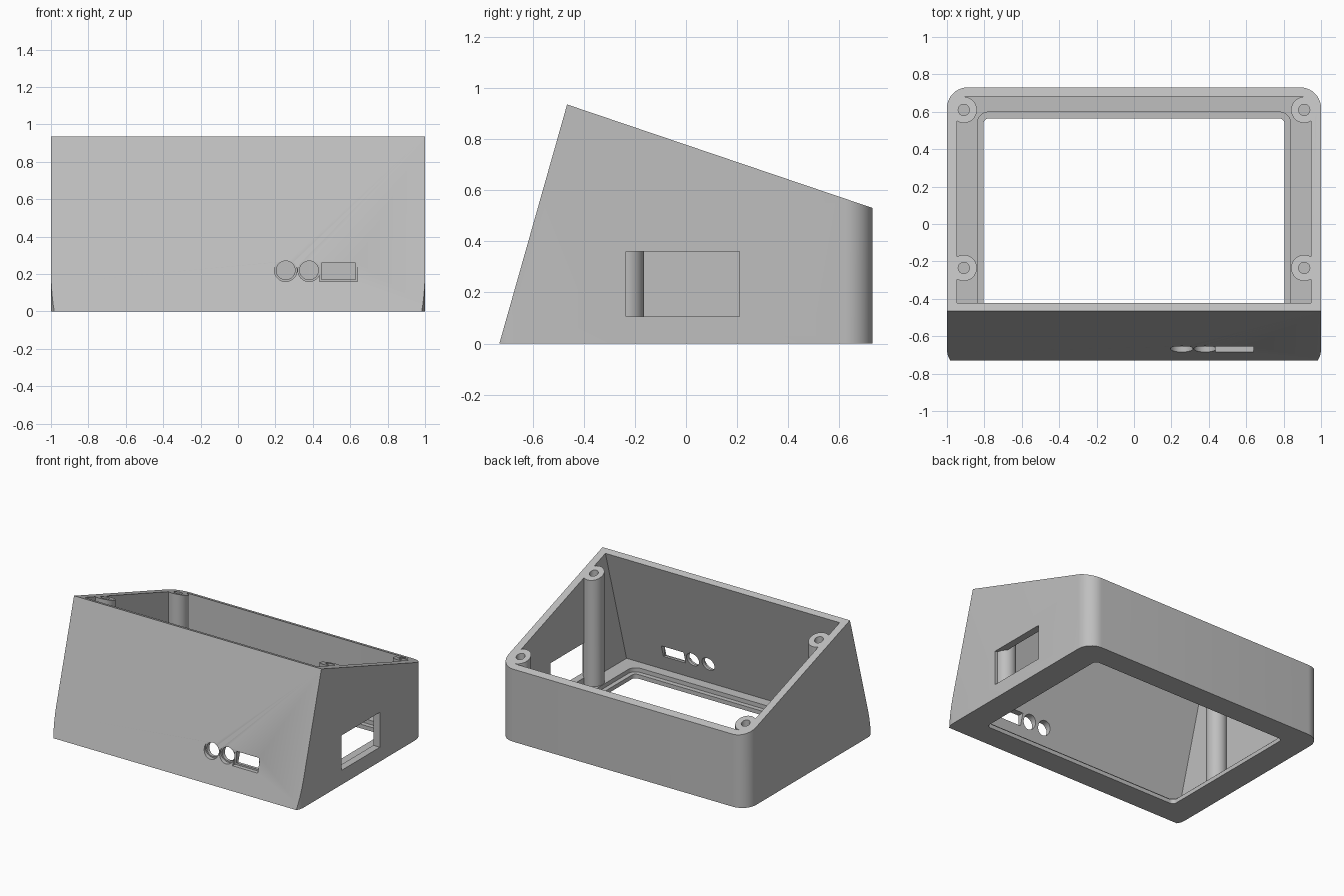
import bpy, bmesh, math
from mathutils import Vector

cube = bpy.data.objects.get("Cube")
if cube:
    bpy.data.objects.remove(cube, do_unlink=True)

grey = bpy.data.materials.new("plain grey")
grey.use_nodes = True
COLOUR = (0.52, 0.52, 0.52, 1)
grey.diffuse_color = COLOUR
grey.node_tree.nodes["Principled BSDF"].inputs["Base Color"].default_value = COLOUR

TOP = (Vector((0, 0.73, 0.53)), Vector((0, 0.405, 1.195)))
FRONT_NORMAL = Vector((0, -0.935, 0.265))


def prism(name, outline, z0, z1, planes=()):
    """Extrude a plan outline upwards, then trim it with slanted planes."""
    bm = bmesh.new()
    face = bm.faces.new([bm.verts.new((x, y, z0)) for x, y in outline])
    up = bmesh.ops.extrude_face_region(bm, geom=[face])["geom"]
    bmesh.ops.translate(bm, vec=(0, 0, z1 - z0),
                        verts=[v for v in up if isinstance(v, bmesh.types.BMVert)])
    for co, no in planes:
        geom = bm.verts[:] + bm.edges[:] + bm.faces[:]
        bmesh.ops.bisect_plane(bm, geom=geom, plane_co=co, plane_no=no, clear_outer=True)
        bmesh.ops.holes_fill(bm, edges=[e for e in bm.edges if e.is_boundary])
    bmesh.ops.recalc_face_normals(bm, faces=bm.faces)
    mesh = bpy.data.meshes.new(name)
    bm.to_mesh(mesh)
    bm.free()
    mesh.materials.append(grey)
    obj = bpy.data.objects.new(name, mesh)
    bpy.context.collection.objects.link(obj)
    return obj


def rounded(hx, y0, y1, r, steps=10):
    pts = []
    corners = [(hx - r, y1 - r), (r - hx, y1 - r), (r - hx, y0 + r), (hx - r, y0 + r)]
    for i, (cx, cy) in enumerate(corners):
        for k in range(steps + 1):
            a = math.pi / 2 * (i + k / steps)
            pts.append((cx + r * math.cos(a), cy + r * math.sin(a)))
    return pts


def circle(cx, cy, r, n=40):
    return [(cx + r * math.cos(math.tau * i / n), cy + r * math.sin(math.tau * i / n))
            for i in range(n)]


def box(x0, x1, y0, y1):
    return [(x0, y0), (x1, y0), (x1, y1), (x0, y1)]


def combine(target, other, operation):
    mod = target.modifiers.new("combine", "BOOLEAN")
    mod.operation, mod.solver, mod.object = operation, "EXACT", other
    bpy.context.view_layer.objects.active = target
    bpy.ops.object.modifier_apply(modifier=mod.name)
    bpy.data.objects.remove(other, do_unlink=True)


def front_cut(target, outline, y0, y1):
    """Cut an (x, z) outline straight through the front wall."""
    cutter = prism("front_cutter", outline, -y1, -y0)
    for v in cutter.data.vertices:
        x, z, depth = v.co
        v.co = (x, -depth, z)
    cutter.data.flip_normals()
    bm = bmesh.new()
    bm.from_mesh(cutter.data)
    bmesh.ops.recalc_face_normals(bm, faces=bm.faces)
    bm.to_mesh(cutter.data)
    bm.free()
    combine(target, cutter, "DIFFERENCE")


# Sloped shell with an open top
case = prism("sloped_enclosure", rounded(1, -0.78, 0.73, 0.11), 0, 1.2,
             [TOP, (Vector((0, -0.73, 0)), FRONT_NORMAL)])
cavity = prism("cavity", rounded(0.947, -0.9, 0.683, 0.06), 0.06, 1.5,
               [(Vector((0, -0.683, 0)), FRONT_NORMAL)])
combine(case, cavity, "DIFFERENCE")

# Floor opening with a stepped ledge
combine(case, prism("ledge", rounded(0.838, -0.59, 0.598, 0.06), 0.03, 0.2), "DIFFERENCE")
combine(case, prism("opening", rounded(0.805, -0.555, 0.565, 0.03), -0.1, 0.2), "DIFFERENCE")

# Side window
combine(case, prism("side_window", box(0.9, 1.1, -0.235, 0.21), 0.105, 0.36), "DIFFERENCE")

# Front ports, each with a shallow wider recess
for cx in (0.255, 0.38):
    front_cut(case, circle(cx, 0.22, 0.05), -0.9, -0.5)
    front_cut(case, circle(cx, 0.22, 0.06), -0.9, -0.655)
front_cut(case, box(0.447, 0.627, 0.172, 0.258), -0.9, -0.5)
front_cut(case, box(0.435, 0.638, 0.16, 0.27), -0.9, -0.655)

# Screw posts in the corners, trimmed to the sloped rim
for x in (-0.91, 0.91):
    for y in (-0.235, 0.61):
        combine(case, prism("post", circle(x, y, 0.07), 0.045, 1.2, [TOP]), "UNION")
        rim = 0.53 + (0.73 - y) * 0.339
        combine(case, prism("bore", circle(x, y, 0.03, 24), rim - 0.3, 1.5), "DIFFERENCE")

bpy.ops.object.select_all(action="DESELECT")
case.select_set(True)
bpy.context.view_layer.objects.active = case
bpy.ops.object.shade_smooth_by_angle(angle=math.radians(30))
